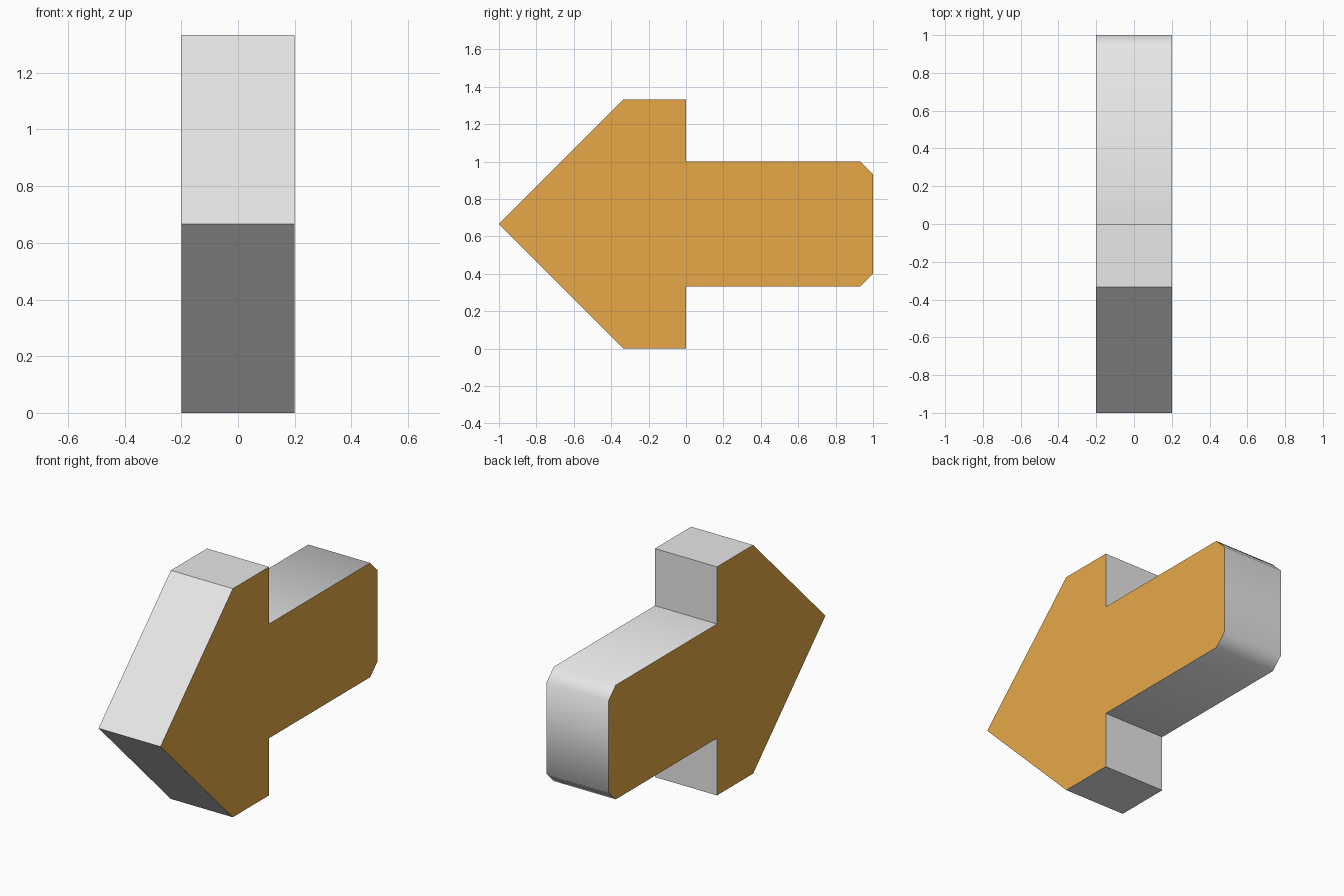
import bpy, bmesh

if "Cube" in bpy.data.objects:
    bpy.data.objects.remove(bpy.data.objects["Cube"])

HALF_W = 0.2      # half thickness along x
MID = 2 / 3       # height of the arrow's axis
C = 1 / 15        # chamfer on the shaft end


def material(name, rgb):
    m = bpy.data.materials.new(name)
    m.diffuse_color = (*rgb, 1)
    m.use_nodes = True
    m.node_tree.nodes["Principled BSDF"].inputs["Base Color"].default_value = m.diffuse_color
    return m


# Arrow side profile: upper half (y, height above axis), mirrored below
upper = [(-1 / 3, MID), (0, MID), (0, 1 / 3), (1 - C, 1 / 3), (1, 1 / 3 - C)]
outline = [(-1, 0)] + upper + [(y, -h) for y, h in reversed(upper)]

# Extrude the profile across x
bm = bmesh.new()
face = bm.faces.new([bm.verts.new((-HALF_W, y, MID + h)) for y, h in outline])
ext = bmesh.ops.extrude_face_region(bm, geom=[face], use_keep_orig=True)
moved = [g for g in ext["geom"] if isinstance(g, bmesh.types.BMVert)]
bmesh.ops.translate(bm, verts=moved, vec=(2 * HALF_W, 0, 0))
bmesh.ops.recalc_face_normals(bm, faces=bm.faces)

# Wooden-coloured flanks, grey rim
for f in bm.faces:
    f.smooth = True
    f.material_index = 1 if abs(f.normal.x) > 0.9 else 0

# Only the chamfer edges on the shaft end are shaded smoothly
for e in bm.edges:
    a, b = e.verts
    across = abs(a.co.x - b.co.x) > 0.1
    e.smooth = across and min(a.co.y, b.co.y) > 0.5

mesh = bpy.data.meshes.new("arrow_block")
bm.to_mesh(mesh)
bm.free()
mesh.materials.append(material("light grey", (0.8, 0.8, 0.8)))
mesh.materials.append(material("amber", (0.87, 0.43, 0.07)))
bpy.context.collection.objects.link(bpy.data.objects.new("arrow_block", mesh))
